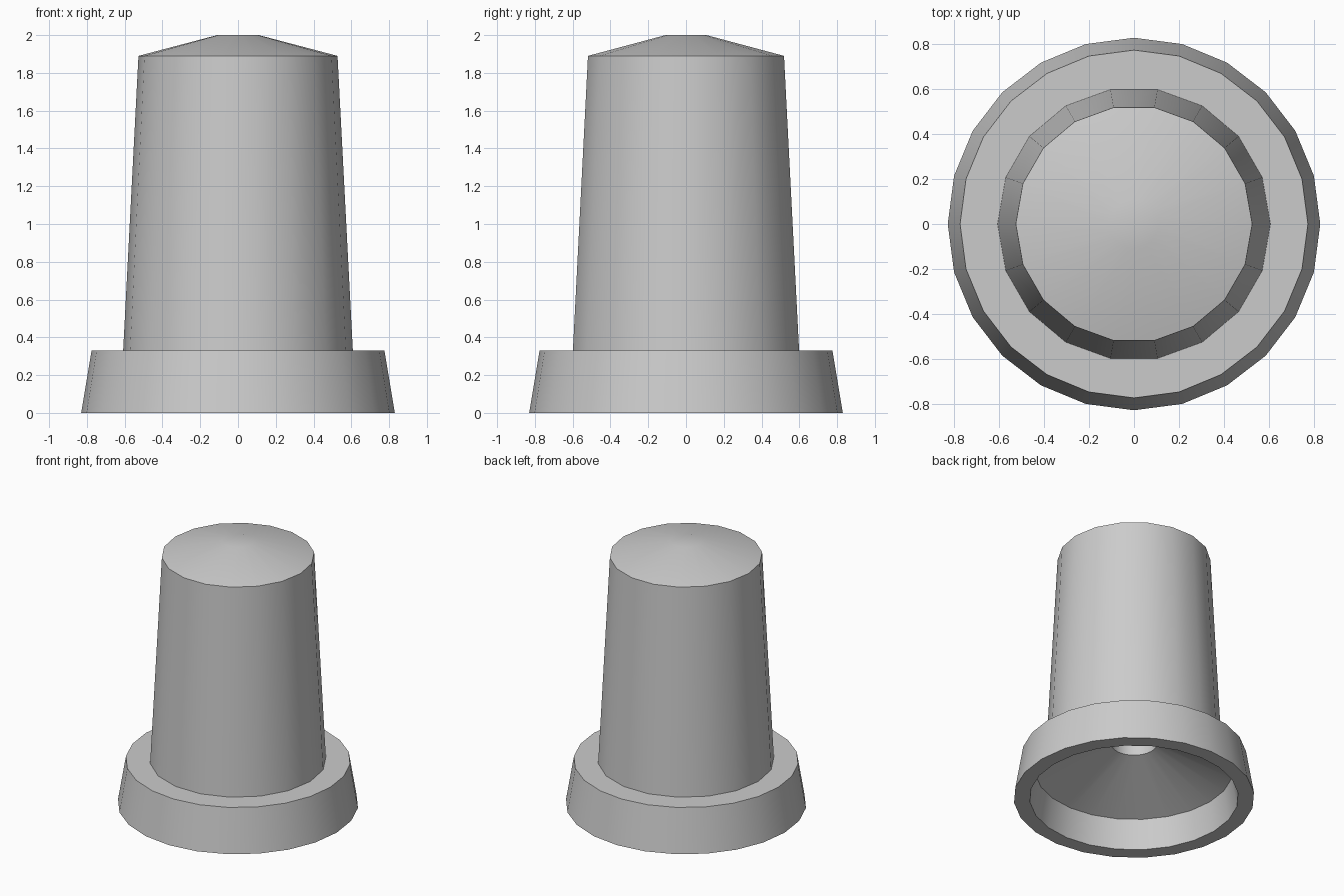
import bpy, bmesh, math

if "Cube" in bpy.data.objects:
    bpy.data.objects.remove(bpy.data.objects["Cube"])

grey = bpy.data.materials.new("plain grey")
grey.diffuse_color = (0.6, 0.6, 0.6, 1)
grey.use_nodes = True
grey.node_tree.nodes["Principled BSDF"].inputs["Base Color"].default_value = grey.diffuse_color


def lathe(name, profile, sides, cap_end=False):
    """Spin (radius, z) points about z, listed so that faces point outward."""
    bm = bmesh.new()
    rings = []
    for r, z in profile:
        rings.append([bm.verts.new((r * math.cos(2 * math.pi * i / sides),
                                    r * math.sin(2 * math.pi * i / sides), z))
                      for i in range(sides)])
    for a, b in zip(rings, rings[1:]):
        for i in range(sides):
            j = (i + 1) % sides
            bm.faces.new((a[i], a[j], b[j], b[i]))
    if cap_end:
        bm.faces.new(rings[-1])
    mesh = bpy.data.meshes.new(name)
    bm.to_mesh(mesh)
    bm.free()
    mesh.materials.append(grey)
    obj = bpy.data.objects.new(name, mesh)
    bpy.context.collection.objects.link(obj)
    bpy.ops.object.select_all(action='DESELECT')
    obj.select_set(True)
    bpy.context.view_layer.objects.active = obj
    bpy.ops.object.shade_smooth_by_angle(angle=math.radians(30))
    return obj


# Tapered post with a shallow conical top
lathe("post", [(0.608, 0.33), (0.527, 1.89), (0.11, 2.0)], 18, cap_end=True)

# Flanged base: bored hole, conical recess, rim, outer wall and shoulder
lathe("base", [(0.16, 1.0), (0.16, 0.43), (0.683, 0.22), (0.72, 0),
               (0.83, 0), (0.775, 0.33), (0.59, 0.33)], 24)

# Closed end of the bored hole, facing down
end = lathe("hole_end", [(0.16, 1.0), (0.01, 1.0)], 24, cap_end=True)
end.data.flip_normals()
